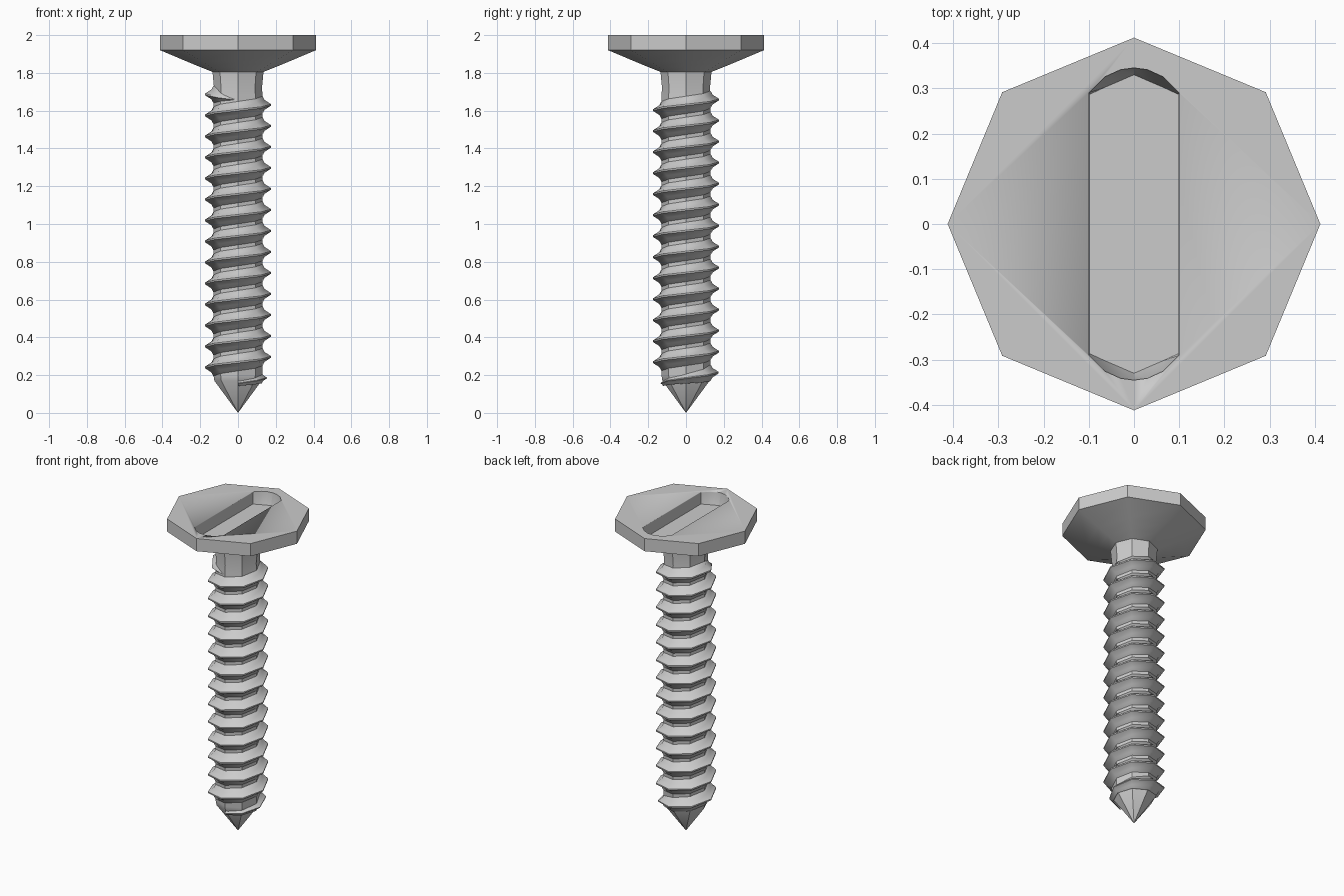
import bpy, bmesh, math

if "Cube" in bpy.data.objects:
    bpy.data.objects.remove(bpy.data.objects["Cube"])

SIDES = 8


def make_object(name, bm, angle=30):
    bmesh.ops.remove_doubles(bm, verts=bm.verts, dist=0.0002)
    bmesh.ops.recalc_face_normals(bm, faces=bm.faces)
    mesh = bpy.data.meshes.new(name)
    bm.to_mesh(mesh)
    bm.free()
    obj = bpy.data.objects.new(name, mesh)
    bpy.context.collection.objects.link(obj)
    bpy.ops.object.select_all(action='DESELECT')
    obj.select_set(True)
    bpy.context.view_layer.objects.active = obj
    bpy.ops.object.shade_smooth_by_angle(angle=math.radians(angle))
    return obj


def skin(rings, wrap, caps):
    """Join equal-length rings of points with quads."""
    bm = bmesh.new()
    rows = [[bm.verts.new(p) for p in ring] for ring in rings]
    n = len(rows[0])
    for a, b in zip(rows, rows[1:]):
        for j in range(n if wrap else n - 1):
            k = (j + 1) % n
            bm.faces.new((a[j], a[k], b[k], b[j]))
    if caps:
        bm.faces.new(rows[0])
        bm.faces.new(rows[-1])
    return bm


def polar(r, a, z):
    return (r * math.cos(a), r * math.sin(a), z)


# Tip, shank and countersunk head: one eight-sided turned profile
profile = [(0.0001, 0), (0.125, 0.17), (0.13, 0.2), (0.13, 1.68), (0.127, 1.72),
           (0.135, 1.805), (0.2, 1.831), (0.27, 1.86), (0.412, 1.92), (0.412, 2.0)]
rings = [[polar(r, math.tau * i / SIDES, z) for i in range(SIDES)] for r, z in profile]
screw = make_object("screw_body", skin(rings, True, True))

# Screwdriver slot with arched ends
top = [(0.1, 0.29), (0.065, 0.325), (0.03, 0.341), (0, 0.345)]
floor = [(0.097, 0.287), (0.065, 0.302), (0.03, 0.317), (0, 0.33)]


def slot_ring(q, z):
    half = q + [(-x, y) for x, y in reversed(q[:-1])]
    return [(x, y, z) for x, y in half] + [(-x, -y, z) for x, y in half]


cutter = make_object("slot_cutter", skin(
    [slot_ring(floor, 1.925), slot_ring(top, 1.995), slot_ring(top, 2.05)], True, True))
cutter.hide_render = True
cutter.hide_set(True)
cut = screw.modifiers.new("slot", 'BOOLEAN')
cut.operation = 'DIFFERENCE'
cut.solver = 'EXACT'
cut.object = cutter

# Helical thread: concave ridge swept around the shank, fading at both ends
PITCH, START, TURNS = 0.1112, 0.185, 13.5
ridge = [(-0.048, 0.122), (-0.046, 0.13), (-0.026, 0.141), (-0.004, 0.175),
         (0.004, 0.175), (0.026, 0.141), (0.046, 0.13), (0.048, 0.122)]
ramp = {-2: 0.0, -1: 0.2, 0: 0.45, 1: 0.7, 2: 0.95}
rings = []
last = int(TURNS * SIDES)
for i in range(-2, last + 1):
    f = ramp.get(i, 1.0)
    z = START + PITCH * i / SIDES
    rings.append([polar(0.12 + (r - 0.12) * (0.25 + 0.75 * f), math.tau * i / SIDES,
                        z + dz * (0.3 + 0.7 * f)) for dz, r in ridge])
for step, f in ((1, 0.5), (2, 0.03)):
    z = 1.686 - 0.0155 * step
    rings.append([polar(0.127 + (r - 0.127) * f, math.tau * (last + step) / SIDES,
                        z + dz * f) for dz, r in ridge])
make_object("thread", skin(rings, True, True), 50)
